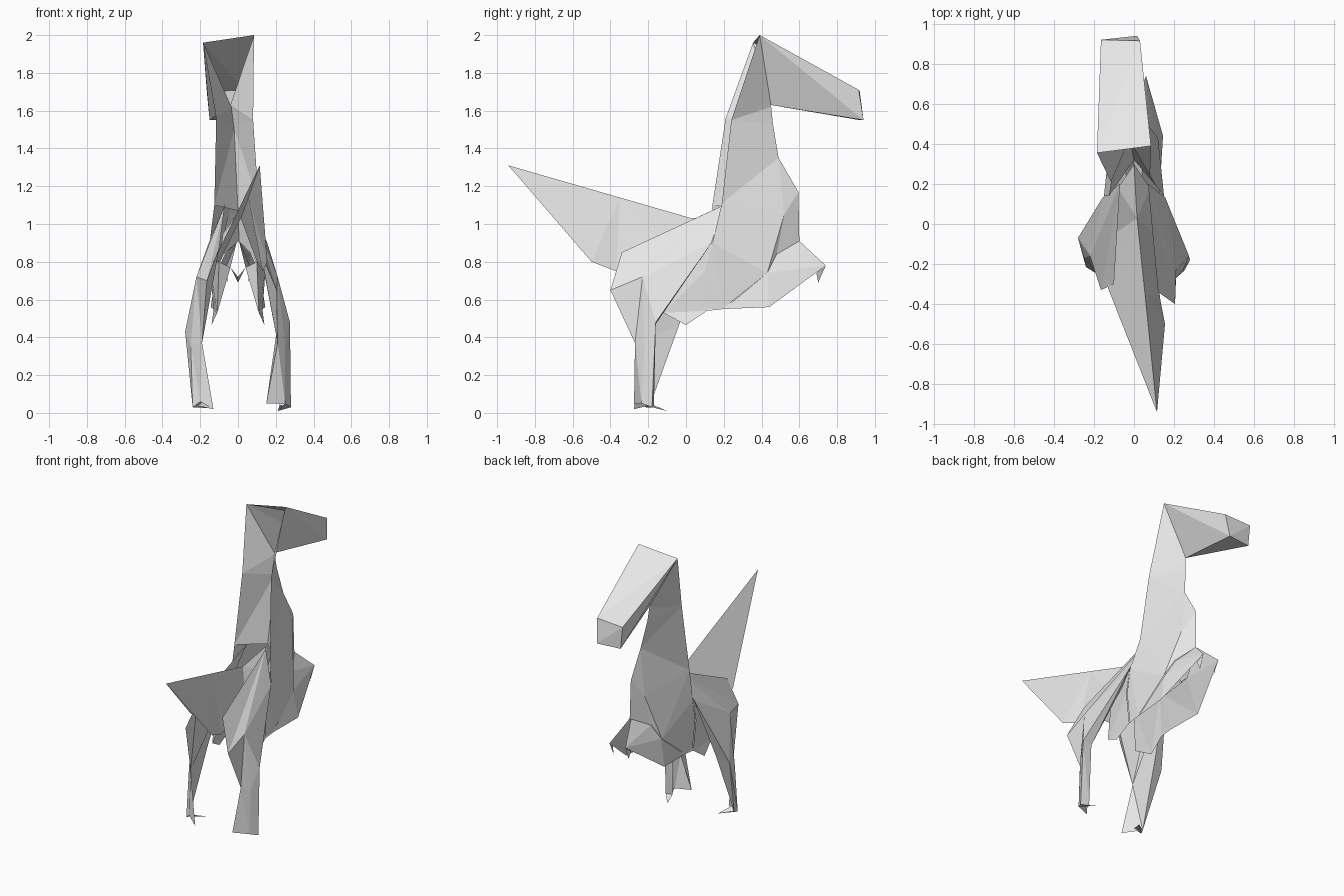
import bpy, bmesh

paper = bpy.data.materials.new("light_grey_paper")
paper.diffuse_color = (0.8, 0.8, 0.8, 1)


def sheet(name, pts, faces):
    """Flat-shaded folded paper sheet."""
    me = bpy.data.meshes.new(name)
    me.from_pydata(pts, [], faces)
    bm = bmesh.new()
    bm.from_mesh(me)
    bmesh.ops.triangulate(bm, faces=bm.faces[:])
    bmesh.ops.recalc_face_normals(bm, faces=bm.faces[:])
    bm.to_mesh(me)
    bm.free()
    me.materials.append(paper)
    ob = bpy.data.objects.new(name, me)
    bpy.context.collection.objects.link(ob)
    return ob


def both(name, pts, faces):
    """Right sheet and its mirror image."""
    sheet("right_" + name, pts, faces)
    sheet("left_" + name, [(-x, y, z) for x, y, z in pts], faces)


# head: wedge box, open at the back
sheet("head", [
    (.085, .39, 2.0), (-.185, .355, 1.96), (-.165, .92, 1.70), (.03, .915, 1.71),
    (.015, .94, 1.55), (-.15, .92, 1.55), (-.04, .45, 1.63)],
    [(0, 1, 2, 3), (3, 2, 5, 4), (0, 3, 4), (0, 4, 6), (1, 6, 5), (1, 5, 2), (6, 4, 5)])

# neck and chest: two sides meeting at a front keel, deep valley folded at the back
keel = [(-.04, .45, 1.63), (-.03, .46, 1.53), (0, .49, 1.35),
        (0, .595, 1.17), (.005, .6, .91)]
right = [(.085, .39, 2.0), (.08, .24, 1.55), (.11, .19, 1.11), (.15, .14, .9),
         (.14, .1, .75), (.125, .11, .54), (.13, .2, .555), (.12, .43, .74), (.075, .48, .84),
         (.05, .52, 1.05)]
left = [(-.185, .355, 1.96), (-.115, .21, 1.56), (-.125, .14, 1.1)] + \
       [(-x, y, z) for x, y, z in right[3:]]
valley = [(-.035, .445, 1.62), (-.02, .43, 1.5), (.0, .32, 1.07)]
# indices into side + keel (10..14) + valley (15..17)
side = [(0, 1, 11, 10), (1, 2, 12, 11), (2, 9, 12), (12, 9, 13), (9, 14, 13), (9, 8, 14),
        (2, 7, 9), (9, 7, 8), (2, 3, 7), (3, 6, 7), (3, 4, 6), (4, 5, 6),
        (0, 15, 1), (1, 15, 16), (1, 16, 17, 2)]
sheet("right_neck_chest", right + keel + valley, side)
sheet("left_neck_chest", left + keel + valley, side)

# arms: pointed flaps under the chest with a small hooked hand
both("arm", [
    (.005, .6, .91), (.06, .74, .78), (.145, .44, .56), (.13, .2, .55),
    (.115, .43, .74), (.07, .48, .84), (.04, .46, .77), (.04, .2, .77),
    (.055, .70, .69), (.07, .69, .74)],
    [(0, 1, 5), (5, 1, 4), (4, 1, 2), (4, 2, 3), (0, 6, 1), (6, 2, 1),
     (6, 7, 3, 2), (1, 8, 9)])

# belly flaps hanging below the body, with a small fold between them
both("belly_flap", [
    (.15, .14, .9), (.145, .1, .75), (.13, .11, .54), (.13, .2, .55),
    (.14, 0, .465), (.11, -.12, .53), (.10, -.1, .8), (.04, .2, .77), (.04, -.05, .77),
    (0, .2, .69), (0, .46, .72), (.04, .46, .77), (0, -.05, .72)],
    [(0, 1, 5, 6), (1, 2, 4, 5), (2, 3, 7), (2, 7, 4), (7, 8, 4), (8, 5, 4), (6, 8, 5),
     (7, 9, 10, 11), (8, 12, 9, 7)])

# tail: tent-like ridge running up to the base of the neck
sheet("tail", [
    (.115, -.94, 1.31), (.055, -.35, 1.14), (.015, .03, 1.03), (.0, .30, 1.06),
    (.155, -.5, .8), (.13, -.37, .75), (.10, -.05, .8), (.08, .18, .95),
    (-.13, -.32, .8), (-.1, -.05, .8), (-.08, .18, .95)],
    [(0, 1, 4), (1, 5, 4), (1, 2, 6, 5), (2, 3, 7, 6),
     (0, 8, 1), (1, 8, 9, 2), (2, 9, 10, 3)])

# legs: same thigh folds on both sides, shins posed differently
thigh = [(0, 1, 2), (0, 2, 4), (4, 2, 3), (0, 4, 5, 13), (4, 3, 6), (4, 6, 5),
         (0, 1, 3), (1, 2, 3), (13, 5, 9), (0, 13, 9, 3)]
shin = [(6, 5, 7, 8), (5, 9, 10, 7)]
foot = [(8, 7, 12), (7, 10, 12)]
sheet("right_leg", [
    (.07, .2, 1.1), (.12, -.34, .85), (.205, -.4, .65), (.21, -.27, .37),
    (.21, -.23, .72), (.275, -.16, .48), (.25, -.22, .35),
    (.28, -.18, .03), (.25, -.235, .05), (.21, -.16, .47), (.22, -.17, .04),
    (.15, -.275, .05), (.21, -.1, .01), (.155, .135, .9)],
    thigh + shin + foot + [(3, 6, 8), (3, 8, 11), (5, 3, 11, 9)])
sheet("left_leg", [
    (-.07, .2, 1.1), (-.10, -.30, .87), (-.165, -.33, .70), (-.19, -.24, .37),
    (-.22, -.16, .72), (-.28, -.07, .43), (-.25, -.17, .36),
    (-.24, -.215, .03), (-.20, -.24, .06), (-.2, -.035, .47), (-.23, -.19, .04),
    (-.13, -.275, .02), (-.15, -.13, .025), (-.155, .135, .9)],
    thigh + shin + foot + [(3, 6, 8, 11), (9, 3, 11, 10)])
